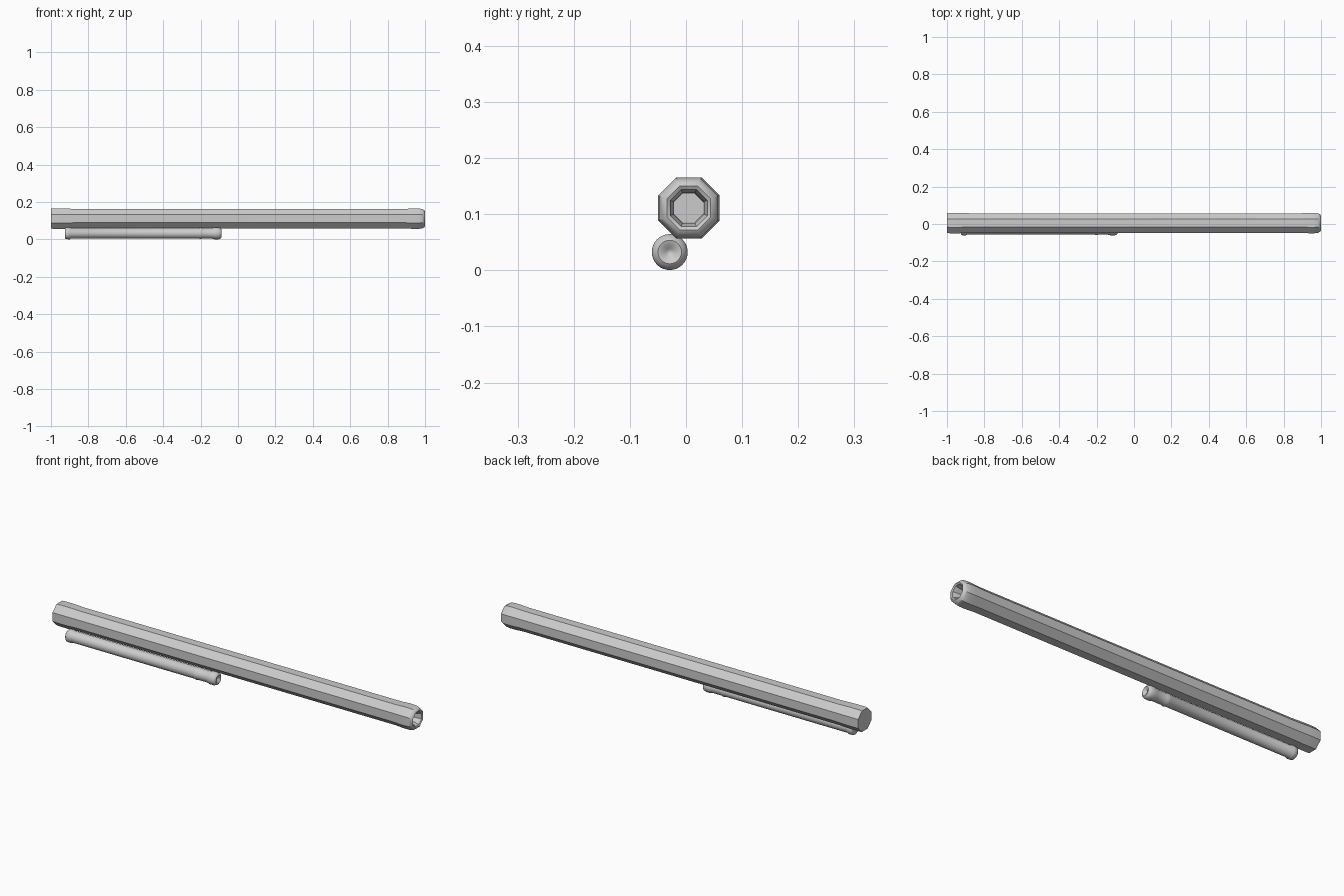
import bpy, bmesh, math

cube = bpy.data.objects.get("Cube")
if cube:
    bpy.data.objects.remove(cube, do_unlink=True)


def material(name, colour):
    mat = bpy.data.materials.new(name)
    mat.use_nodes = True
    mat.diffuse_color = colour
    mat.node_tree.nodes["Principled BSDF"].inputs["Base Color"].default_value = colour
    return mat


def turned(name, profile, sides, y, z, mat, phase=0.0, angle=35):
    """Turn (x, radius) points around an axis along x and cap both ends."""
    bm = bmesh.new()
    rings = []
    for x, r in profile:
        angles = [math.tau * i / sides + phase for i in range(sides)]
        rings.append([bm.verts.new((x, r * math.cos(a), r * math.sin(a))) for a in angles])
    for a, b in zip(rings, rings[1:]):
        for i in range(sides):
            j = (i + 1) % sides
            bm.faces.new((a[i], a[j], b[j], b[i]))
    bm.faces.new(rings[0])
    bm.faces.new(rings[-1])
    bmesh.ops.recalc_face_normals(bm, faces=bm.faces)
    mesh = bpy.data.meshes.new(name)
    bm.to_mesh(mesh)
    bm.free()
    mesh.materials.append(mat)
    obj = bpy.data.objects.new(name, mesh)
    obj.location = (0, y, z)
    bpy.context.collection.objects.link(obj)
    bpy.ops.object.select_all(action="DESELECT")
    obj.select_set(True)
    bpy.context.view_layer.objects.active = obj
    bpy.ops.object.shade_smooth_by_angle(angle=math.radians(angle))
    return obj


grey = material("plain grey", (0.6, 0.6, 0.6, 1))

# Octagonal barrel: flared closed end, long shaft, rounded muzzle with a bore
flat_to_corner = 1 / math.cos(math.pi / 8)
barrel = [(-1, 0.053), (-0.985, 0.0545), (-0.93, 0.0545), (-0.87, 0.052),
          (0.89, 0.052), (0.935, 0.0545), (0.965, 0.0545), (0.985, 0.052),
          (0.996, 0.046), (1, 0.039), (0.996, 0.033), (0.985, 0.031),
          (0.975, 0.027), (0.92, 0.026)]
turned("octagonal_barrel", [(x, r * flat_to_corner) for x, r in barrel],
       8, 0.005, 0.111, grey, math.pi / 8)

# Slim round tube below, with a collar behind and a dimpled nose in front
tube = [(-0.925, 0.026), (-0.92, 0.031), (-0.9, 0.032), (-0.893, 0.028),
        (-0.21, 0.028), (-0.2, 0.031), (-0.192, 0.028), (-0.14, 0.028),
        (-0.125, 0.032), (-0.105, 0.032), (-0.093, 0.028), (-0.088, 0.021),
        (-0.09, 0.014), (-0.097, 0.007), (-0.1, 0.001)]
turned("lower_tube", tube, 32, -0.029, 0.0325, grey, angle=50)
